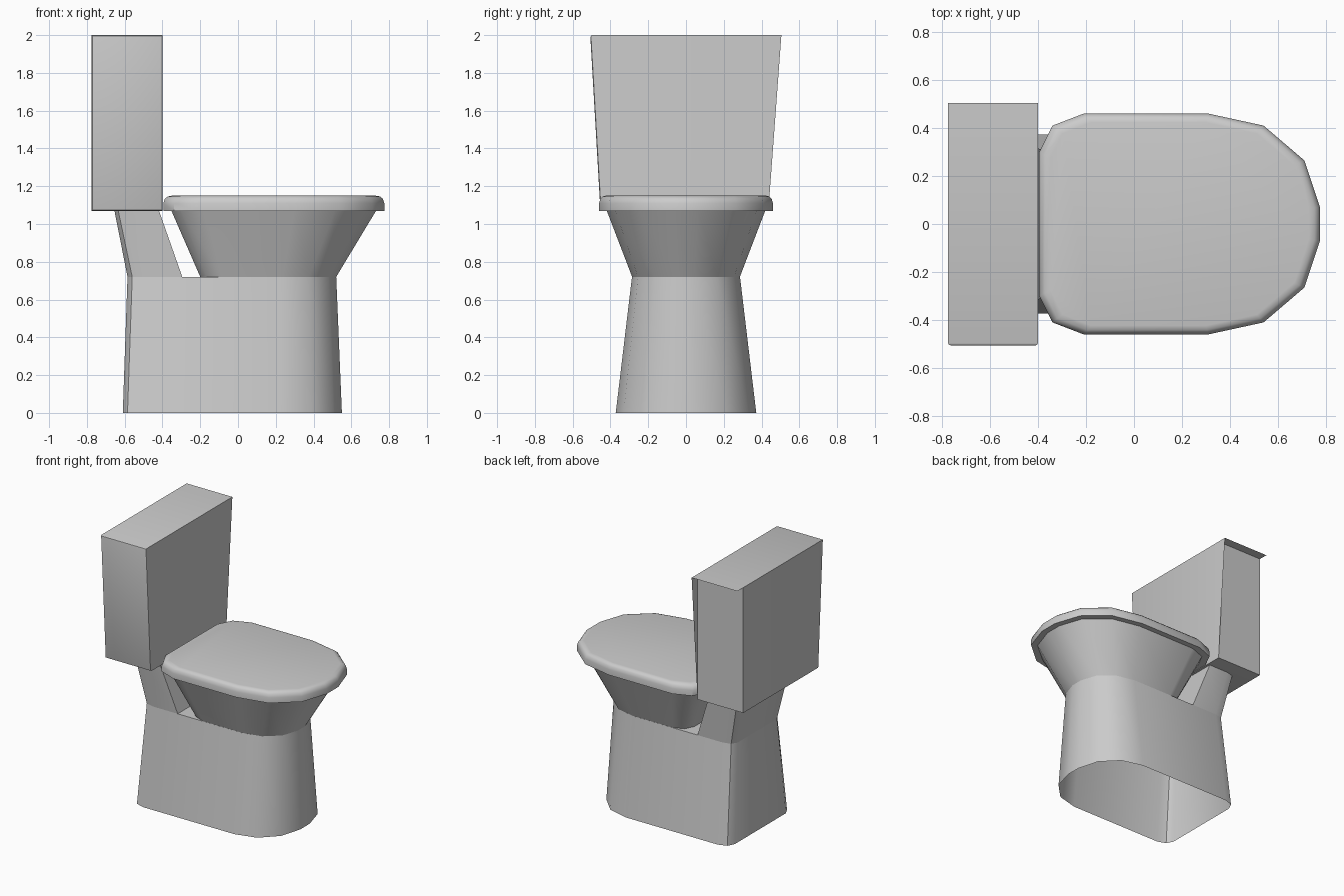
import bpy, bmesh

if "Cube" in bpy.data.objects:
    bpy.data.objects.remove(bpy.data.objects["Cube"])


def finish(name, bm, angle=0.7, recalc=True):
    if recalc:
        bmesh.ops.recalc_face_normals(bm, faces=bm.faces)
    me = bpy.data.meshes.new(name)
    bm.to_mesh(me)
    bm.free()
    ob = bpy.data.objects.new(name, me)
    bpy.context.collection.objects.link(ob)
    bpy.ops.object.select_all(action='DESELECT')
    bpy.context.view_layer.objects.active = ob
    ob.select_set(True)
    bpy.ops.object.shade_smooth_by_angle(angle=angle)
    return ob


def mirrored(half, z):
    """Closed ring from a back-to-front half outline."""
    return [(x, y, z) for x, y in half] + [(x, -y, z) for x, y in reversed(half)]


def loft(name, rings, bottom=False, top=False, angle=0.7):
    bm = bmesh.new()
    vs = [[bm.verts.new(p) for p in r] for r in rings]
    n = len(vs[0])
    for a, b in zip(vs, vs[1:]):
        for i in range(n):
            j = (i + 1) % n
            bm.faces.new((a[i], a[j], b[j], b[i]))
    if bottom:
        bm.faces.new(vs[0][::-1])
    if top:
        bm.faces.new(vs[-1])
    return finish(name, bm, angle)


# Shared egg-shaped outline, around its own centre
EGG_X = 0.19
EGG = [(-0.585, 0.30), (-0.53, 0.41), (-0.40, 0.46), (0.12, 0.46),
       (0.35, 0.41), (0.52, 0.265), (0.585, 0.07)]


def egg(z, cx, sx, sy):
    return mirrored([(cx + x * sx, y * sy) for x, y in EGG], z)


# Pedestal, open underneath
foot = [(-0.61, 0.30), (-0.585, 0.35), (-0.52, 0.372), (0.23, 0.372),
        (0.39, 0.33), (0.505, 0.213), (0.55, 0.056)]
shoulder = [(-0.585, 0.23), (-0.56, 0.27), (-0.50, 0.286), (0.234, 0.286),
            (0.375, 0.254), (0.48, 0.164), (0.52, 0.043)]
loft("pedestal", [mirrored(foot, 0), mirrored(shoulder, 0.72)], top=True)

# Bowl
loft("bowl", [egg(0.72, 0.16, 0.615, 0.62), egg(1.08, 0.19, 0.935, 0.92)])

# Neck carrying the tank
neck_low = [(-0.585, 0.23), (-0.56, 0.27), (-0.50, 0.286), (-0.295, 0.286)]
neck_high = [(-0.655, 0.27), (-0.635, 0.305), (-0.58, 0.32), (-0.42, 0.32)]
loft("tank_neck", [mirrored(neck_low, 0.72), mirrored(neck_high, 1.075)])

# Lid with rounded upper edge
steps = [(1.07, 1), (1.11, 1), (1.133, 0.987), (1.146, 0.96), (1.15, 0.92)]
loft("lid", [egg(z, EGG_X, s, s) for z, s in steps], bottom=True, top=True)

# Tank: tapered on one side, upright on the other
X0, X1, Z0, Z1, YW = -0.775, -0.40, 1.07, 2.0, 0.436
bm = bmesh.new()
bmesh.ops.create_cube(bm, size=1)
for v in bm.verts:
    up = v.co.z > 0
    v.co = (X1 if v.co.x > 0 else X0,
            YW if v.co.y > 0 else (-0.507 if up else -0.453),
            Z1 if up else Z0)
edges = [e for e in bm.edges if any(v.co.y < 0 for v in e.verts)
         and all(v.co.y < 0 for v in e.verts)]
bmesh.ops.bevel(bm, geom=edges, offset=0.012, segments=2, profile=0.5,
                affect='EDGES')
finish("tank", bm)

# Overhang at the tank's upright side: front wedge and top strip
bm = bmesh.new()
a, b, c, d, e = [bm.verts.new(p) for p in (
    (X1, YW, Z0), (X1, 0.505, Z1), (X1, YW, Z1), (X0, YW, Z1), (X0, 0.505, Z1))]
bm.faces.new((a, b, c))
bm.faces.new((c, b, e, d))
finish("tank_overhang", bm, recalc=False)
